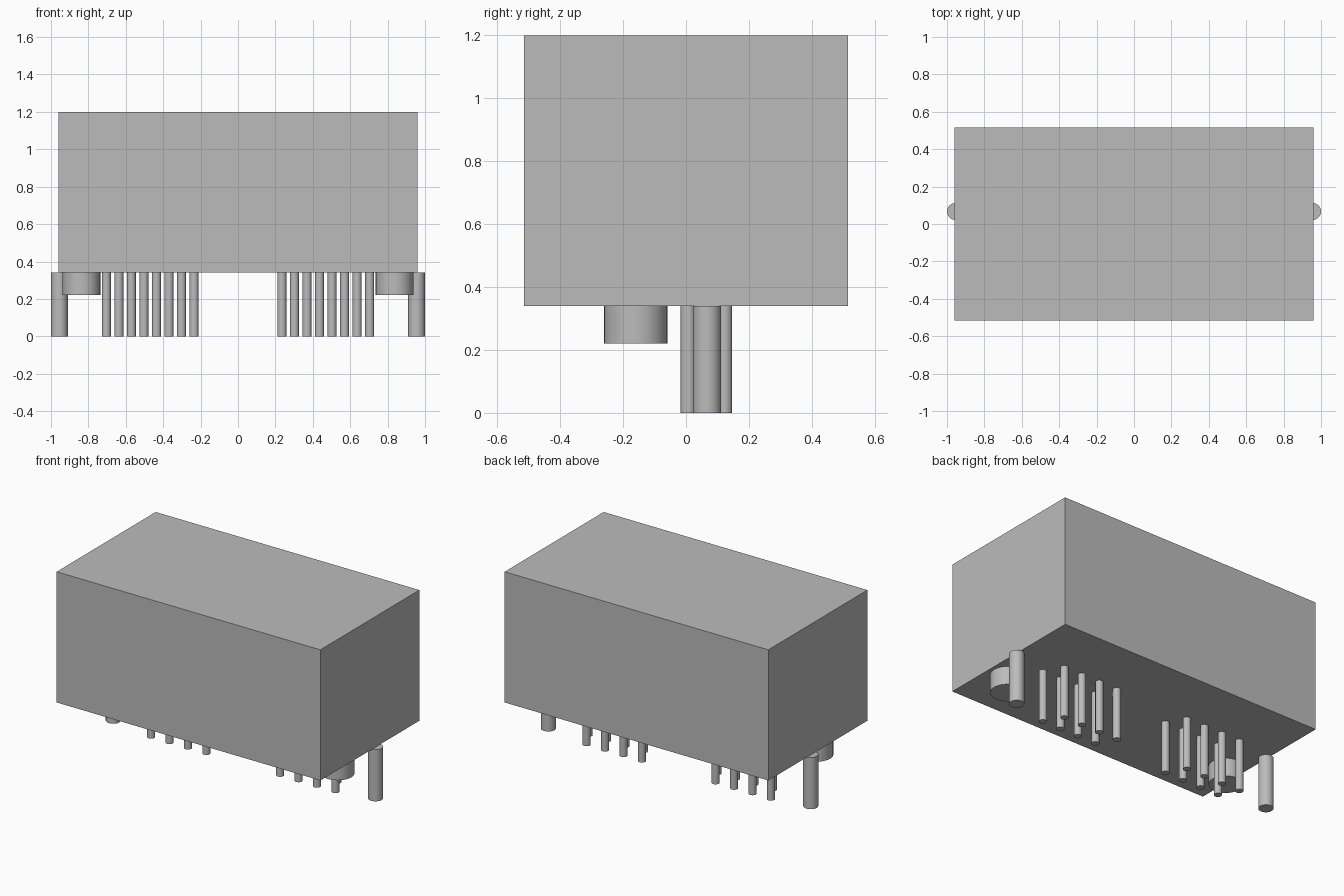
import bpy
import math

cube = bpy.data.objects.get("Cube")
if cube:
    bpy.data.objects.remove(cube, do_unlink=True)

# Single flat colour
grey = bpy.data.materials.new("plain grey")
grey.use_nodes = True
colour = (0.5, 0.5, 0.5, 1.0)
grey.diffuse_color = colour
grey.node_tree.nodes["Principled BSDF"].inputs["Base Color"].default_value = colour

BASE = 0.34   # underside of the housing
TOP = 1.2


def cylinder(name, x, y, radius, bottom, sides):
    """Vertical round part hanging from the underside of the housing."""
    bpy.ops.mesh.primitive_cylinder_add(
        vertices=sides, radius=radius, depth=BASE - bottom,
        location=(x, y, (BASE + bottom) / 2))
    obj = bpy.context.object
    obj.name = name
    obj.data.materials.append(grey)
    bpy.ops.object.shade_smooth_by_angle(angle=math.radians(40))


# Housing block
bpy.ops.mesh.primitive_cube_add(size=1, location=(0, 0, (BASE + TOP) / 2))
housing = bpy.context.object
housing.name = "housing"
housing.scale = (1.92, 1.03, TOP - BASE)
bpy.ops.object.transform_apply(location=False, rotation=False, scale=True)
housing.data.materials.append(grey)

# Mounting pegs at the ends and short locating posts
for side, sign in (("left", 1), ("right", -1)):
    cylinder(f"{side}_mounting_peg", sign * 0.955, 0.067, 0.045, 0, 32)
    cylinder(f"{side}_locating_post", sign * 0.837, -0.16, 0.101, 0.22, 32)

# Two groups of eight contact pins, staggered in two rows
PITCH = 0.067
for group, start in (("right", -0.704), ("left", 0.235)):
    for i in range(8):
        y = 0.123 if i % 2 == 0 else 0.007
        cylinder(f"{group}_pin_{i + 1}", start + i * PITCH, y, 0.024, 0, 24)
